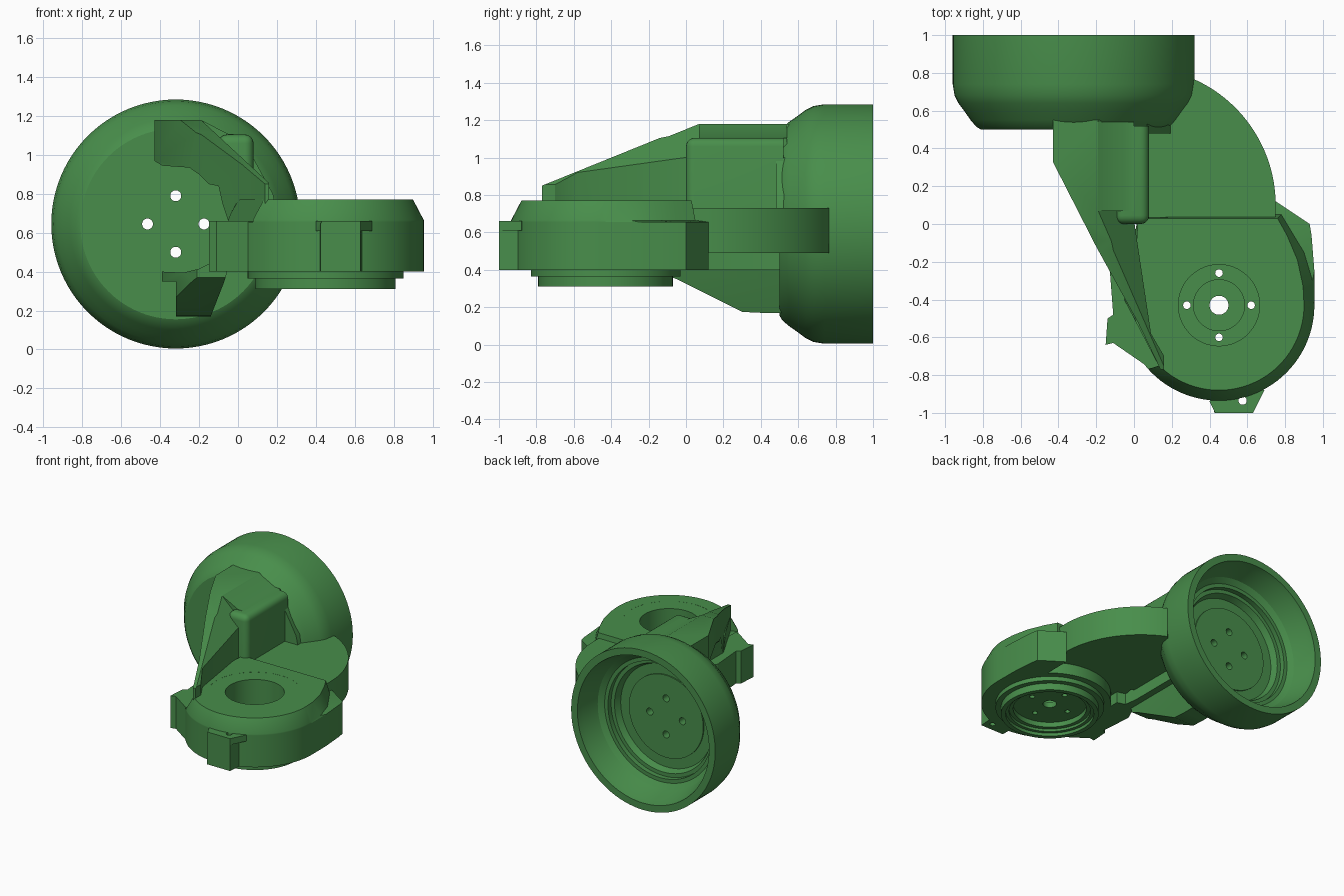
import bpy, bmesh, math

if "Cube" in bpy.data.objects:
    bpy.data.objects.remove(bpy.data.objects["Cube"])

green = bpy.data.materials.new("green")
green.diffuse_color = (0.065, 0.27, 0.07, 1)
green.use_nodes = True
green.node_tree.nodes["Principled BSDF"].inputs["Base Color"].default_value = green.diffuse_color


def finish(name, bm):
    bmesh.ops.remove_doubles(bm, verts=bm.verts, dist=1e-5)
    bmesh.ops.recalc_face_normals(bm, faces=bm.faces)
    me = bpy.data.meshes.new(name)
    bm.to_mesh(me)
    bm.free()
    me.materials.append(green)
    ob = bpy.data.objects.new(name, me)
    bpy.context.collection.objects.link(ob)
    return ob


def loft(name, sections):
    """Closed solid through equal-length rings of 3D points."""
    bm = bmesh.new()
    rings = [[bm.verts.new(p) for p in s] for s in sections]
    n = len(rings[0])
    for a, b in zip(rings, rings[1:]):
        for i in range(n):
            j = (i + 1) % n
            bm.faces.new((a[i], a[j], b[j], b[i]))
    bm.faces.new(rings[0][::-1])
    bm.faces.new(rings[-1])
    return finish(name, bm)


def prism(name, pts, axis, a, b):
    """Extrude a 2D outline along one axis."""
    put = {"x": lambda p, t: (t, p[0], p[1]),
           "y": lambda p, t: (p[0], t, p[1]),
           "z": lambda p, t: (p[0], p[1], t)}[axis]
    return loft(name, [[put(p, t) for p in pts] for t in (a, b)])


def lathe(name, profile, place, steps=96):
    """Spin a closed (radius, height) profile; place maps local to world."""
    bm = bmesh.new()
    n = len(profile)
    rings = []
    for k in range(steps):
        a = math.tau * k / steps
        rings.append([bm.verts.new(place(r * math.cos(a), r * math.sin(a), h)) for r, h in profile])
    for k in range(steps):
        p, q = rings[k], rings[(k + 1) % steps]
        for i in range(n):
            j = (i + 1) % n
            bm.faces.new((p[i], p[j], q[j], q[i]))
    return finish(name, bm)


def arc(cx, cy, r, a, b, n):
    """n + 1 points on a circle from angle a to b in degrees."""
    ang = [math.radians(a + (b - a) * i / n) for i in range(n + 1)]
    return [(cx + r * math.cos(t), cy + r * math.sin(t)) for t in ang]


def disc(cx, cy, r, n=32):
    return arc(cx, cy, r, 0, 360, n)[:-1]


def bake(ob):
    dg = bpy.context.evaluated_depsgraph_get()
    me = bpy.data.meshes.new_from_object(ob.evaluated_get(dg))
    ob.modifiers.clear()
    ob.data = me


def boolean(ob, others, op):
    for c in others:
        m = ob.modifiers.new("cut", "BOOLEAN")
        m.operation, m.solver, m.object = op, "EXACT", c
    bake(ob)
    for c in others:
        bpy.data.objects.remove(c)


# large open cup, axis along y, open at the back
BX, BZ = -0.32, 0.645
big = lathe("large_cup", [
    (0.0001, 0.50), (0.49, 0.50), (0.515, 0.515), (0.545, 0.55), (0.58, 0.60), (0.61, 0.64),
    (0.63, 0.68), (0.64, 0.74), (0.64, 1.0), (0.585, 1.0), (0.575, 0.95), (0.53, 0.82),
    (0.49, 0.79), (0.46, 0.79), (0.46, 0.75), (0.43, 0.75), (0.41, 0.70), (0.33, 0.70),
    (0.33, 0.71), (0.0001, 0.71)],
    lambda u, v, h: (BX + u, h, BZ + v))
R = 0.145
boolean(big, [prism("hole", disc(BX + dx, BZ + dz, 0.028), "y", 0.4, 0.95)
              for dx, dz in ((R, 0), (-R, 0), (0, R), (0, -R))], "DIFFERENCE")

# small housing: round front, chamfered top, squared-off back
SX, SY = 0.45, -0.43


def outline(r, back, z):
    return [(x, y, z) for x, y in arc(SX, SY, r, 180, 360, 48) + back]


low = [(0.955, -0.25), (0.94, -0.06), (0.93, 0.0), (0.75, 0.12), (0.03, 0.03)]
mid = [(0.945, -0.30), (0.90, -0.15), (0.84, -0.05), (0.78, 0.05), (0.02, 0.04)]
top = [(0.895, -0.33), (0.865, -0.19), (0.81, -0.06), (0.76, 0.03), (0.02, 0.03)]
housing = loft("small_housing", [outline(0.505, low, 0.40), outline(0.505, low, 0.655),
                                 outline(0.505, mid, 0.665), outline(0.45, top, 0.77)])
bore = prism("bore", disc(SX, SY, 0.34, 96), "z", 0.3, 0.9)
shave = prism("shave", [(-0.25, -0.02), (0.13, -0.75), (-0.3, -0.9), (-0.5, -0.12)], "z", 0.655, 0.9)
relief = prism("relief", arc(SX, SY, 0.45, 48, 175, 40) + [(-0.1, -0.39), (-0.1, 0.2), (0.751, 0.2)],
               "z", 0.3, 0.49)
boolean(housing, [bore, shave, relief], "DIFFERENCE")

# stepped flange ring and recessed well inside the housing
flange = lathe("housing_flange", [
    (0.05, 0.395), (0.27, 0.395), (0.27, 0.355), (0.30, 0.355), (0.30, 0.335), (0.325, 0.335),
    (0.325, 0.31), (0.36, 0.31), (0.36, 0.365), (0.40, 0.365), (0.40, 0.41), (0.345, 0.41),
    (0.345, 0.7695), (0.215, 0.7695), (0.215, 0.46), (0.135, 0.46), (0.135, 0.44), (0.05, 0.44)],
    lambda u, v, h: (SX + u, SY + v, h))
R = 0.17
boolean(flange, [prism("hole", disc(SX + dx, SY + dy, 0.02), "z", 0.2, 0.6)
                 for dx, dy in ((R, 0), (-R, 0), (0, R), (0, -R))], "DIFFERENCE")

# curved elbow plate joining the housing and the cup
elbow = [(0.0, 0.0), (0.75, 0.0)] + arc(0.02, 0.10, 0.73, 1.6, 65.6, 32)
elbow += [(0.29, 0.74), (0.22, 0.60), (0.12, 0.52), (0.0, 0.52)]
prism("elbow_plate", elbow, "z", 0.49, 0.73)

# upright web with rounded edges, trimmed flat at the cup and the plate
web = prism("upright_web", [(-0.10, 0.0), (0.08, 0.0), (0.08, 0.65), (-0.10, 0.65)], "z", 0.35, 1.105)
m = web.modifiers.new("round", "BEVEL")
m.width, m.segments = 0.045, 5
bake(web)
boolean(web, [prism("trim", [(-0.16, 0.92), (-0.045, 0.80), (-0.045, 0.49), (0.3, 0.49), (0.3, 1.3),
                             (-0.16, 1.3)], "y", -0.2, 0.52)], "INTERSECT")

# sloping roof between the web and the upper rib
prism("web_roof", [(-0.25, 0.96), (-0.12, 0.88), (-0.04, 0.80), (0.0, 0.80), (0.0, 1.105),
                   (-0.05, 1.108), (-0.19, 1.18), (-0.25, 1.179)], "y", 0.07, 0.54)

# ribs: each is the overlap of a plan, a front and a side outline
plan = [(-0.43, 0.55), (-0.43, 0.33), (-0.2, -0.12), (0.02, -0.52), (0.14, -0.77),
        (0.16, -0.77), (0.16, -0.70), (0.09, -0.58), (0.0, 0.02), (0.0, 0.55)]


def rib(name, front, side):
    ob = prism(name, plan, "z", 0, 2)
    boolean(ob, [prism("f", front, "y", -1.5, 1.5), prism("s", side, "x", -1.5, 1.5)], "INTERSECT")
    return ob


rib("upper_rib",
    [(-0.5, 0.97), (-0.43, 0.97), (-0.39, 0.945), (-0.25, 0.935), (-0.20, 0.90), (-0.15, 0.85),
     (-0.10, 0.84), (-0.08, 0.75), (-0.05, 0.66), (-0.06, 0.40), (0.22, 0.40), (0.22, 0.80),
     (-0.19, 1.18), (-0.19, 1.3), (-0.5, 1.3)],
    [(-0.77, 0.3), (-0.77, 0.85), (-0.14, 1.105), (-0.09, 1.115), (0.07, 1.18), (0.55, 1.18),
     (0.55, 0.3)])
rib("lower_rib",
    [(-0.32, 0.17), (-0.14, 0.17), (-0.07, 0.35), (-0.02, 0.52), (-0.07, 0.52),
     (-0.13, 0.45), (-0.20, 0.415), (-0.28, 0.395), (-0.39, 0.40), (-0.39, 0.35), (-0.32, 0.35)],
    [(-0.10, 0.37), (-0.05, 0.35), (0.30, 0.175), (0.51, 0.165), (0.51, 0.55), (-0.10, 0.55)])

# small gusset between web, elbow plate and cup face
prism("gusset", [(0.06, 0.70), (0.20, 0.70), (0.18, 0.80), (0.07, 1.0)], "y", 0.48, 0.54)

# mounting lugs on the housing
prism("side_lug", [(-0.15, -0.64), (-0.14, -0.50), (-0.11, -0.48), (-0.13, -0.22), (-0.06, -0.06),
                   (0.08, -0.10), (0.08, -0.74), (0.05, -0.74), (-0.11, -0.63)], "z", 0.40, 0.66)
lug = prism("front_lug", [(0.42, -0.88), (0.425, -1.0), (0.63, -1.0), (0.64, -0.86)], "z", 0.40, 0.65)
cap = prism("front_lug_cap", [(0.40, -0.94), (0.43, -1.0), (0.63, -1.0), (0.69, -0.88),
                              (0.62, -0.84), (0.42, -0.86)], "z", 0.61, 0.66)
boolean(lug, [cap], "UNION")
boolean(lug, [prism("hole", disc(0.575, -0.935, 0.022, 24), "z", 0.3, 0.8)], "DIFFERENCE")

# smooth the round surfaces, keep hard edges
bpy.ops.object.select_all(action="SELECT")
bpy.context.view_layer.objects.active = big
bpy.ops.object.shade_smooth_by_angle(angle=math.radians(28))
